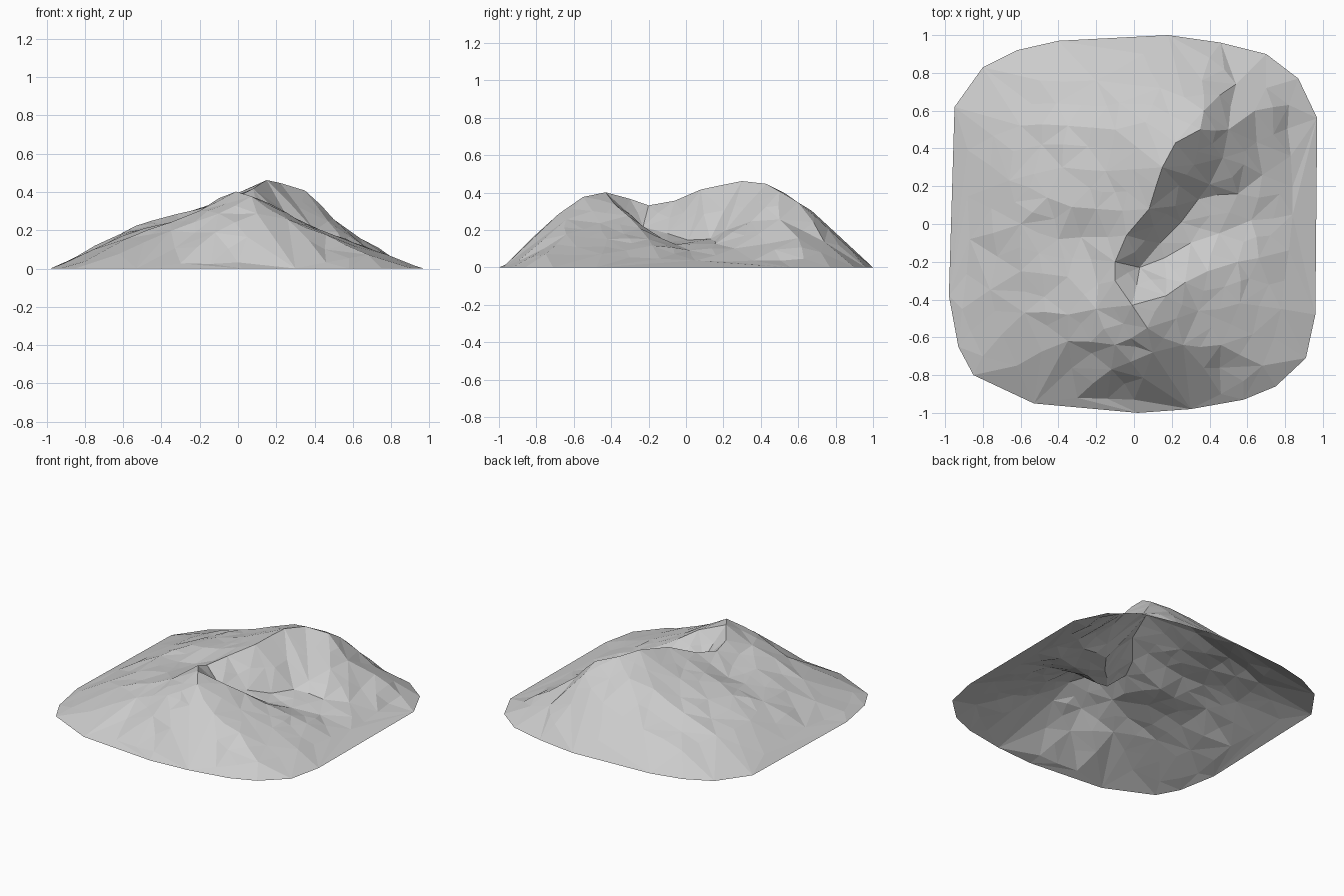
import bpy
import bmesh
import random
from mathutils import Vector
from mathutils.geometry import delaunay_2d_cdt

random.seed(4)
default_cube = bpy.data.objects.get("Cube")
if default_cube:
    bpy.data.objects.remove(default_cube, do_unlink=True)

# Feature lines as (x, y, height) in hundredths of a unit
rim = [(-95, 62), (-80, 83), (-62, 92), (-40, 97), (18, 100), (46, 96), (70, 90),
       (87, 77), (97, 56), (96, -48), (91, -71), (75, -86), (58, -93), (30, -98),
       (2, -100), (-53, -95), (-85, -80), (-93, -65), (-98, -38)]
main_crest = [(40, 88, 10), (36, 76, 21), (37, 60, 35), (35, 50, 41), (22, 43, 45),
              (15, 30, 46.5), (8, 8, 42), (-4, -6, 36), (-10, -20, 33.5),
              (-10, -30, 37), (-1, -43, 40.5), (7, -55, 38), (10, -68, 29)]
east_spur = [(-1, -43, 40.5), (17, -38, 34), (27, -31, 28), (39, -25, 21.5),
             (55, -20, 15.5), (66, -18, 12), (82, -14, 5)]
bowl_floor = [(3, -23, 22), (16, -18, 17.5), (30, -10, 14), (45, -5, 12.5), (62, 2, 9.5), (84, 5, 4)]
bowl_wall_foot = [(14, -10, 18.5), (25, 1, 15), (34, 13, 15.5), (40, 21, 20), (47, 35, 25), (50, 50, 26),
                  (64, 60, 16), (82, 63, 5)]
north_lip = [(40, 21, 20), (55, 16, 13), (68, 26, 10.5), (83, 36, 4)]
west_shelf = [(8, 8, 42), (-6, 7, 36.5), (-20, 8, 31.5), (-33, 9, 28.5), (-46, 14, 25), (-66, 23, 16), (-88, 39, 4.5)]
shelf_foot = [(-14, -7, 30.5), (-28, -7, 24.5), (-40, -8, 23), (-60, 0, 19), (-87, -8, 5)]
west_spur = [(-1, -43, 40.5), (-20, -45, 30.5), (-35, -48, 24.5), (-58, -47, 16), (-91, -45, 3)]
west_gully = [(-10, -30, 37), (-19, -32, 29), (-35, -28, 24.5), (-60, -25, 17.5)]
south_foot = [(-80, -70, 4), (-62, -75, 8), (-30, -92, 3), (0, -93, 3.5), (46, -90, 3.5), (68, -75, 7.5),
              (78, -45, 7.5)]
south_face = [(-35, -62, 20), (-10, -64, 29), (-12, -77, 19), (26, -64, 26), (46, -64, 18), (34, -46, 24),
              (56, -42, 15.5)]
north_slope = [(-60, 52, 15), (-35, 52, 24), (-10, 50, 33.5), (6, 54, 38), (-15, 28, 33.5),
               (-38, 30, 26), (14, 72, 26), (-20, 76, 18), (-50, 76, 11), (5, 90, 9), (54, 74, 14),
               (70, 72, 8.5)]


def triangulate_terrain(lines, points):
    """Join the feature lines and loose points into one sheet of triangles."""
    coords, links, index = [], [], {}

    def add(point):
        key = tuple(point[:2])
        if key not in index:
            index[key] = len(coords)
            height = point[2] if len(point) > 2 else 0.3
            coords.append(Vector((point[0], point[1], height)) / 100)
        return index[key]

    for line in lines:
        ids = [add(p) for p in line]
        links.extend(zip(ids, ids[1:]))
    for p in points:
        add(p)
    flat, _, tris, origins, _, _ = delaunay_2d_cdt(
        [c.xy for c in coords], links, [], 0, 0.0001)
    verts = []
    for xy, origin in zip(flat, origins):
        if origin:
            z = coords[origin[0]].z
        else:
            z = min(coords, key=lambda c: (c.xy - xy).length).z
        verts.append((xy.x, xy.y, z))
    return verts, tris


def roughen(bm, longest, amount):
    """Halve long inner edges, joining each displaced midpoint to its two triangles."""
    edges = [e for e in bm.edges if e.calc_length() > longest
             and not any(v.is_boundary for v in e.verts)]
    midpoints = []
    for edge in sorted(edges, key=lambda e: -e.calc_length()):
        ends = set(edge.verts)
        sides = [(f, next(v for v in f.verts if v not in ends)) for f in edge.link_faces]
        _, mid = bmesh.utils.edge_split(edge, edge.verts[0], 0.5)
        for face, corner in sides:
            bmesh.utils.face_split(face, mid, corner)
        midpoints.append(mid)
    for v in midpoints:
        v.co += Vector((random.uniform(-2, 2), random.uniform(-2, 2),
                        random.uniform(-1, 1))) * amount


lines = [rim + rim[:1], main_crest, east_spur, bowl_floor, bowl_wall_foot, north_lip,
         west_shelf, shelf_foot, west_spur, west_gully]
verts, tris = triangulate_terrain(lines, south_foot + south_face + north_slope)

# Open terrain shell with flat facets
mesh = bpy.data.meshes.new("mountain")
mesh.from_pydata(verts, [], tris)
bm = bmesh.new()
bm.from_mesh(mesh)
roughen(bm, 0.2, 0.006)
bmesh.ops.recalc_face_normals(bm, faces=bm.faces[:])
if sum(f.normal.z for f in bm.faces) < 0:
    bmesh.ops.reverse_faces(bm, faces=bm.faces[:])
lowest = min(v.co.z for v in bm.verts)
bmesh.ops.translate(bm, verts=bm.verts[:], vec=(0, 0, -lowest))
bm.to_mesh(mesh)
bm.free()
mesh.shade_flat()

# Plain stone colour
stone = bpy.data.materials.new("stone_grey")
stone.use_nodes = True
grey = (0.6, 0.6, 0.6, 1)
stone.diffuse_color = grey
stone.node_tree.nodes["Principled BSDF"].inputs["Base Color"].default_value = grey
mesh.materials.append(stone)
mountain = bpy.data.objects.new("mountain", mesh)
bpy.context.collection.objects.link(mountain)
